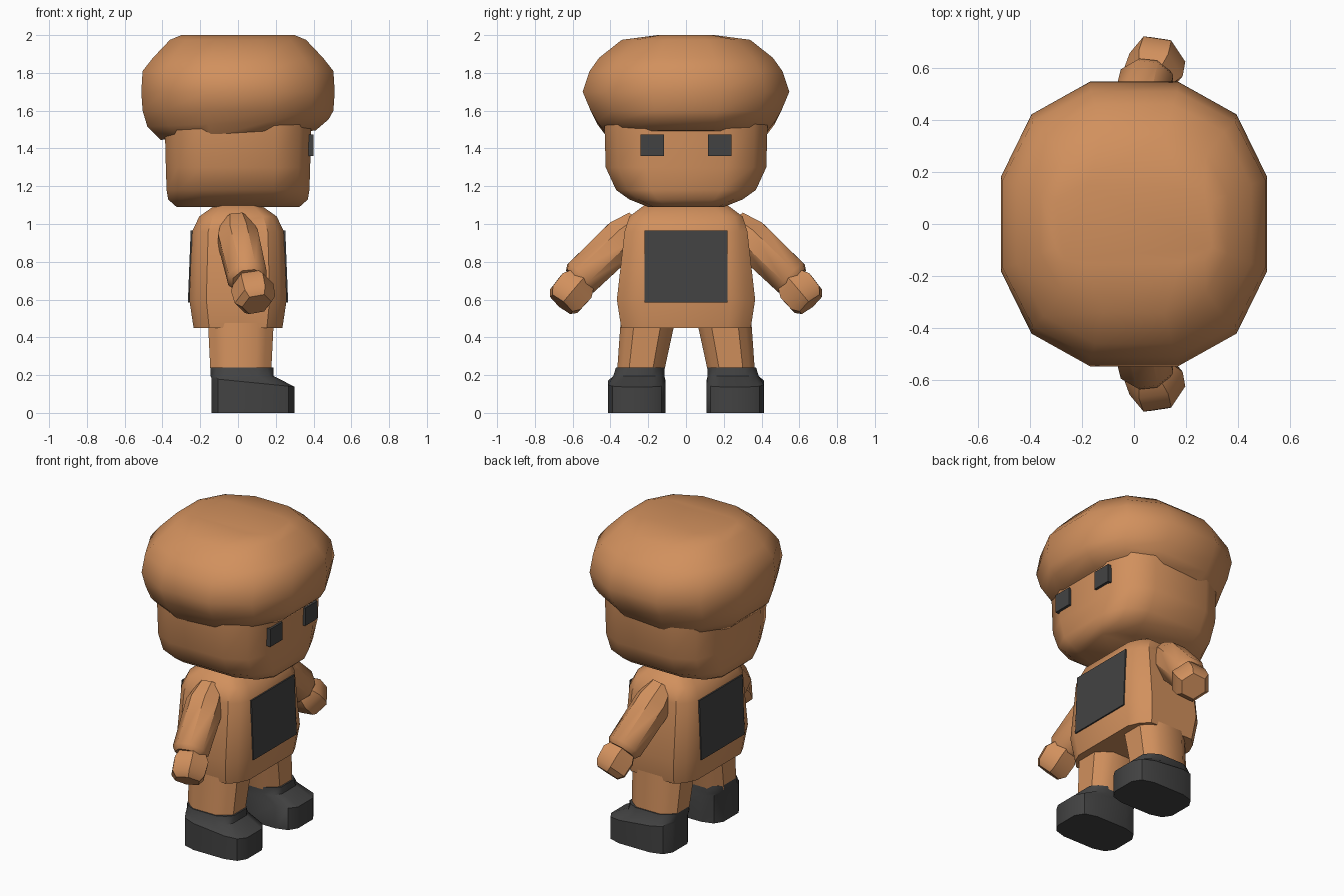
import bpy, bmesh, math
from mathutils import Vector

cube = bpy.data.objects.get("Cube")
if cube:
    bpy.data.objects.remove(cube)


def material(name, rgb):
    m = bpy.data.materials.new(name)
    m.use_nodes = True
    m.diffuse_color = (*rgb, 1)
    m.node_tree.nodes["Principled BSDF"].inputs["Base Color"].default_value = (*rgb, 1)
    return m


brown = material("warm brown", (0.64, 0.28, 0.11))
dark = material("charcoal", (0.055, 0.055, 0.055))


def loft(name, rings, mat, angle=40):
    """Skin equal-length rings of points and close both ends."""
    bm = bmesh.new()
    loops = [[bm.verts.new(p) for p in r] for r in rings]
    for lo, hi in zip(loops, loops[1:]):
        for i in range(len(lo)):
            j = (i + 1) % len(lo)
            bm.faces.new((lo[i], lo[j], hi[j], hi[i]))
    bm.faces.new(loops[0][::-1])
    bm.faces.new(loops[-1])
    bmesh.ops.recalc_face_normals(bm, faces=bm.faces)
    me = bpy.data.meshes.new(name)
    bm.to_mesh(me)
    bm.free()
    me.materials.append(mat)
    ob = bpy.data.objects.new(name, me)
    bpy.context.collection.objects.link(ob)
    bpy.ops.object.select_all(action='DESELECT')
    ob.select_set(True)
    bpy.context.view_layer.objects.active = ob
    bpy.ops.object.shade_smooth_by_angle(angle=math.radians(angle))
    return ob


def ring(z, rx, ry, cx=0, cy=0, flat=0.33, corner=0.77, slope=0):
    """Horizontal twelve-sided rounded rectangle, optionally tilted along x."""
    quarter = [(1, flat), (corner, corner), (flat, 1)]
    pts = quarter + [(-x, y) for x, y in quarter[::-1]]
    pts += [(-x, -y) for x, y in pts]
    return [(cx + x * rx, cy + y * ry, z + slope * x * rx) for x, y in pts]


def tube(name, stations, mat, sides=8):
    """Limb through (centre, radius) stations, rings square to the limb."""
    axis = (Vector(stations[-1][0]) - Vector(stations[0][0])).normalized()
    u = axis.cross(Vector((1, 0, 0))).normalized()
    v = axis.cross(u)
    turns = [math.tau * (i + 0.5) / sides for i in range(sides)]
    rings = [[Vector(c) + r * (u * math.cos(t) + v * math.sin(t)) for t in turns]
             for c, r in stations]
    return loft(name, rings, mat)


def plate(name, z0, z1, x0, x1, half_t, cy, half_w, mat):
    """Thin upright slab whose x position leans from x0 to x1."""
    corners = [(-1, -1), (1, -1), (1, 1), (-1, 1)]
    return loft(name, [[(x + a * half_t, cy + b * half_w, z) for a, b in corners]
                       for z, x in ((z0, x0), (z1, x1))], mat, 30)


# Puffy cap
loft("cap", [
    ring(1.47, 0.41, 0.42, slope=0.06),
    ring(1.535, 0.48, 0.47, slope=0.04),
    ring(1.60, 0.505, 0.505),
    ring(1.70, 0.512, 0.547),
    ring(1.81, 0.505, 0.51),
    ring(1.88, 0.45, 0.46),
    ring(1.975, 0.36, 0.34),
    ring(2.0, 0.30, 0.15, flat=0.6, corner=0.9),
], brown, 50)

# Head with rounded jaw
head = dict(flat=0.5, corner=0.84)
loft("head", [
    ring(1.09, 0.325, 0.20, **head),
    ring(1.13, 0.37, 0.30, **head),
    ring(1.18, 0.378, 0.37, **head),
    ring(1.30, 0.382, 0.425, **head),
    ring(1.54, 0.388, 0.432, **head),
], brown, 50)

# Coat body
coat = dict(flat=0.65, corner=0.86)
loft("body", [
    ring(0.45, 0.235, 0.343, **coat),
    ring(0.60, 0.258, 0.366, **coat),
    ring(0.96, 0.243, 0.325, **coat),
    ring(1.04, 0.205, 0.30, **coat),
    ring(1.10, 0.12, 0.22, **coat),
    ring(1.13, 0.06, 0.15, **coat),
], brown)

# Chest and back panels
for name, s in (("chest_panel", 1), ("back_panel", -1)):
    plate(name, 0.585, 0.965, s * 0.261, s * 0.246, 0.0045, 0, 0.22, dark)

for side, s in (("left", 1), ("right", -1)):
    # Eye block
    plate(side + "_eye", 1.36, 1.475, 0.375, 0.375, 0.025, s * 0.178, 0.062, dark)

    # Sleeve and hand
    tube(side + "_arm", [
        ((-0.01, s * 0.25, 1.0), 0.085),
        ((0.0, s * 0.335, 0.925), 0.115),
        ((0.05, s * 0.555, 0.715), 0.11),
        ((0.055, s * 0.575, 0.695), 0.09),
    ], brown)
    tube(side + "_hand", [
        ((0.06, s * 0.55, 0.705), 0.085),
        ((0.075, s * 0.585, 0.665), 0.115),
        ((0.09, s * 0.64, 0.60), 0.11),
        ((0.10, s * 0.66, 0.575), 0.08),
    ], brown, 6)

    # Trouser leg
    loft(side + "_leg", [
        ring(0.20, 0.16, 0.123, 0.015, s * 0.243, flat=0.5),
        ring(0.50, 0.175, 0.145, 0.015, s * 0.20, flat=0.5),
    ], brown)

    # Boot with low toe
    loft(side + "_boot", [
        ring(0.0, 0.22, 0.152, 0.08, s * 0.26, flat=0.5, corner=0.85),
        ring(0.16, 0.22, 0.152, 0.08, s * 0.26, flat=0.5, corner=0.85, slope=-0.1),
        ring(0.195, 0.167, 0.135, 0.022, s * 0.25, flat=0.5, corner=0.85),
        ring(0.24, 0.167, 0.128, 0.02, s * 0.243, flat=0.5, corner=0.8),
    ], dark)
